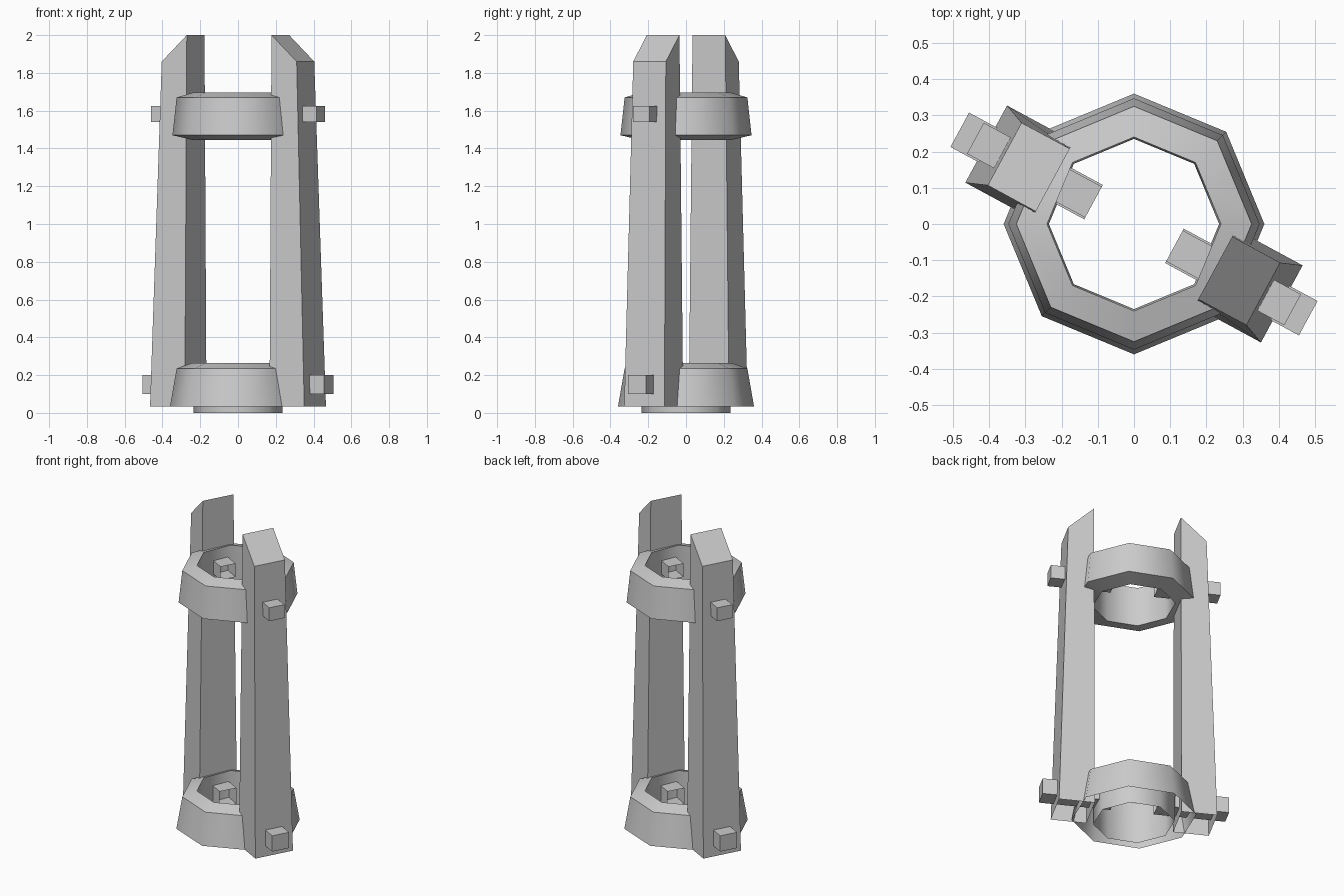
import bpy, math
from mathutils import Matrix

if "Cube" in bpy.data.objects:
    bpy.data.objects.remove(bpy.data.objects["Cube"])

SIDES = 8
LEG_ANGLE = math.radians(-28.4)


def make_mesh(name, verts, faces, turn=0.0):
    rot = Matrix.Rotation(turn, 3, 'Z')
    mesh = bpy.data.meshes.new(name)
    mesh.from_pydata([rot @ Matrix.Translation(v).translation for v in verts], [], faces)
    mesh.update()
    obj = bpy.data.objects.new(name, mesh)
    bpy.context.collection.objects.link(obj)
    return obj


def collar(name, profile, closed):
    """Revolve an (r, z) profile into an eight-sided collar."""
    n = len(profile)
    verts = [(r * math.cos(i * math.tau / SIDES), r * math.sin(i * math.tau / SIDES), z)
             for i in range(SIDES) for r, z in profile]
    faces = []
    for i in range(SIDES):
        a, b = i * n, (i + 1) % SIDES * n
        for k in range(n if closed else n - 1):
            m = (k + 1) % n
            faces.append((a + k, b + k, b + m, a + m))
    obj = make_mesh(name, verts, faces)
    bpy.ops.object.select_all(action='DESELECT')
    bpy.context.view_layer.objects.active = obj
    obj.select_set(True)
    bpy.ops.object.shade_smooth_by_angle(angle=math.radians(50))
    return obj


def box(name, inner, outer, open_face, turn):
    """Six-sided block from an inner and an outer quad; one hidden face left open."""
    faces = {'inner': (3, 2, 1, 0), 'outer': (4, 5, 6, 7), 'bottom': (0, 1, 5, 4),
             'right': (1, 2, 6, 5), 'top': (2, 3, 7, 6), 'left': (3, 0, 4, 7)}
    faces.pop(open_face)
    return make_mesh(name, inner + outer, list(faces.values()), turn)


def quad(r, w_low, w_high, z_low, z_high):
    return [(r, -w_low / 2, z_low), (r, w_low / 2, z_low),
            (r, w_high / 2, z_high), (r, -w_high / 2, z_high)]


# Collars: the lower one is open underneath
collar("lower_collar", [(0.235, 0.0), (0.36, 0.035), (0.325, 0.235), (0.24, 0.265)][1:]
       + [(0.235, 0.0)], False)
collar("upper_collar", [(0.24, 1.445), (0.347, 1.47), (0.325, 1.67), (0.24, 1.695)], True)

# Two opposite tapered legs with slanted tops, each with two pegs through it
for side, turn in (("right", LEG_ANGLE), ("left", LEG_ANGLE + math.pi)):
    leg_in = quad(0.255, 0.242, 0.197, 0.035, 2.0)
    leg_out = [(0.464, -0.121, 0.035), (0.464, 0.121, 0.035),
               (0.406, 0.098, 1.86), (0.406, -0.098, 1.86)]
    box(side + "_leg", leg_in, leg_out, 'bottom', turn)
    for level, end, w, z0, z1 in (("lower", 0.547, 0.108, 0.1, 0.2),
                                  ("upper", 0.498, 0.097, 1.54, 1.625)):
        box(f"{side}_{level}_peg", quad(0.127, w, w, z0, z1), quad(end, w, w, z0, z1),
            'inner', turn)
